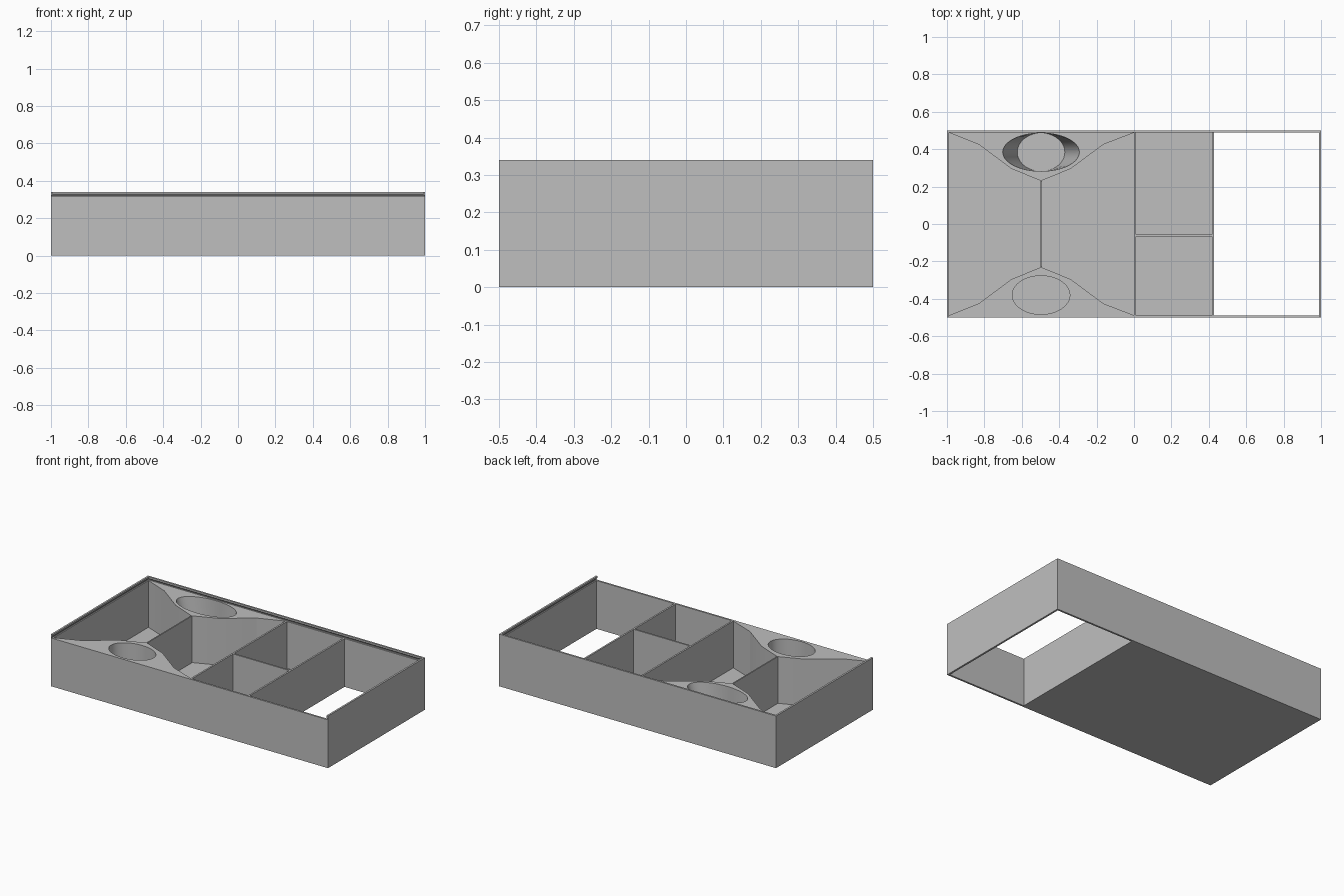
import bpy, bmesh, math

if "Cube" in bpy.data.objects:
    bpy.data.objects.remove(bpy.data.objects["Cube"])

grey = bpy.data.materials.new("plain_grey")
grey.diffuse_color = (0.52, 0.52, 0.52, 1)
grey.use_nodes = True
grey.node_tree.nodes["Principled BSDF"].inputs["Base Color"].default_value = grey.diffuse_color

T = 0.012      # wall thickness
LEDGE = 0.315  # height of the front wall, dividers and pods
TOP = 0.34     # height of the lid rail
FLOOR = 0.01


def finish(name, bm):
    bmesh.ops.recalc_face_normals(bm, faces=bm.faces)
    mesh = bpy.data.meshes.new(name)
    bm.to_mesh(mesh)
    bm.free()
    mesh.materials.append(grey)
    ob = bpy.data.objects.new(name, mesh)
    bpy.context.collection.objects.link(ob)
    return ob


def loft(name, rings, closed=False):
    """Skin equal-length rings, capping both ends."""
    bm = bmesh.new()
    rows = [[bm.verts.new(p) for p in ring] for ring in rings]
    n = len(rows[0])
    for a, b in zip(rows, rows[1:]):
        for i in range(n):
            j = (i + 1) % n
            bm.faces.new((a[i], a[j], b[j], b[i]))
    bm.faces.new(rows[0])
    bm.faces.new(rows[-1])
    return finish(name, bm)


def box(name, x0, x1, y0, y1, z0, z1):
    pts = [(x0, y0), (x1, y0), (x1, y1), (x0, y1)]
    return loft(name, [[(x, y, z) for x, y in pts] for z in (z0, z1)])


# Side and back walls with an undercut lid groove, swept round three sides
profile = [(0, 0), (T, 0), (T, LEDGE), (0.005, LEDGE), (0.005, 0.321),
           (T, 0.329), (T, TOP), (0, TOP)]
corners = [(-1, -0.5, 1, 0), (-1, 0.5, 1, -1), (1, 0.5, -1, -1), (1, -0.5, -1, 0)]
loft("side_and_back_walls",
     [[(x + dx * d, y + dy * d, z) for d, z in profile] for x, y, dx, dy in corners])

# Lower front wall where the lid slides in
box("front_wall", -1 + T, 1 - T, -0.5, -0.5 + T, 0, LEDGE)

# Floor stops at the open right compartment
I = 0.5 - T
box("floor", -1 + T, 0.427, -I, I, 0, FLOOR)

# Dividers
box("middle_divider", 0.0, 0.011, -I, I, FLOOR, LEDGE)
box("right_divider", 0.416, 0.427, -I, I, FLOOR, LEDGE)
box("short_divider", 0.011, 0.416, -0.066, -0.055, FLOOR, LEDGE)
box("left_divider", -0.501, -0.493, -0.231, 0.231, FLOOR, LEDGE)

# Solid corner pods, each with an oval pocket
half = [(-0.988, I), (-0.83, 0.425), (-0.655, 0.295), (-0.501, 0.232)]
outline = half + [(-0.994 - x, y) for x, y in reversed(half)]
outline[-1] = (0.0, I)


def oval(cx, cy, rx, ry, z, n=64):
    return [(cx + rx * math.cos(2 * math.pi * i / n),
             cy + ry * math.sin(2 * math.pi * i / n), z) for i in range(n)]


def pod(name, side, cy, rx_top, rx_bottom, ry):
    body = loft(name, [[(x, side * y, z) for x, y in outline] for z in (FLOOR, LEDGE)])
    z0, z1 = 0.02, LEDGE + 0.02
    grow = (rx_top - rx_bottom) * (z1 - z0) / (LEDGE - z0)
    cutter = loft(name + "_cutter", [oval(-0.497, cy, rx_bottom, ry, z0),
                                     oval(-0.497, cy, rx_bottom + grow, ry, z1)])
    cutter.hide_render = True
    cutter.hide_set(True)
    mod = body.modifiers.new("pocket", 'BOOLEAN')
    mod.operation = 'DIFFERENCE'
    mod.solver = 'EXACT'
    mod.object = cutter
    # Bake the pocket into the pod and drop the cutter
    deps = bpy.context.evaluated_depsgraph_get()
    mesh = bpy.data.meshes.new_from_object(body.evaluated_get(deps))
    body.modifiers.clear()
    body.data = mesh
    bpy.data.objects.remove(cutter)
    bpy.ops.object.select_all(action='DESELECT')
    body.select_set(True)
    bpy.context.view_layer.objects.active = body
    bpy.ops.object.shade_smooth_by_angle(angle=math.radians(15))


pod("front_pod", -1, -0.38, 0.154, 0.154, 0.103)
pod("back_pod", 1, 0.384, 0.205, 0.127, 0.102)
